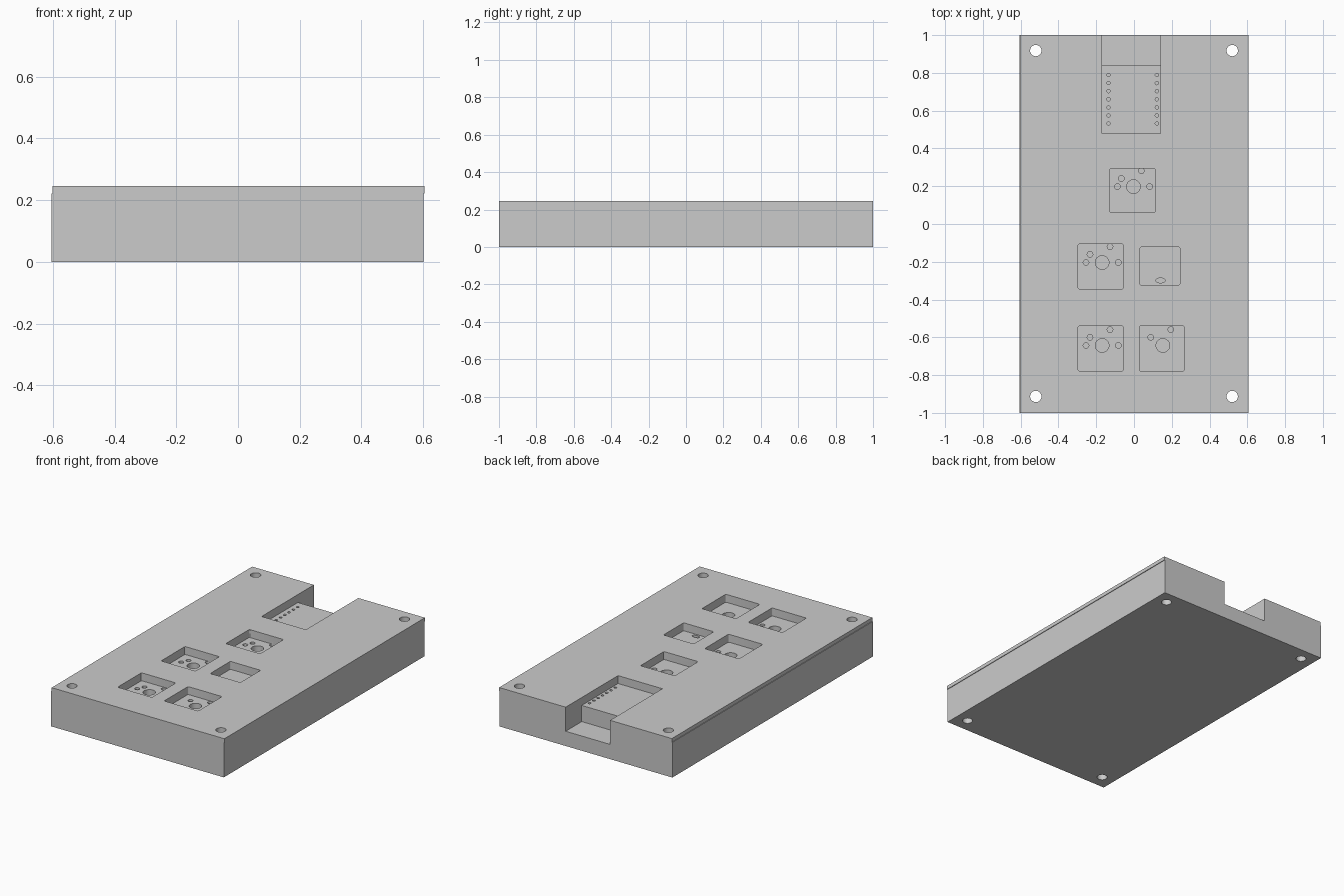
import bpy, bmesh
from mathutils import Matrix

old = bpy.data.objects.get("Cube")
if old:
    bpy.data.objects.remove(old, do_unlink=True)

grey = bpy.data.materials.new("plain_grey")
grey.use_nodes = True
colour = (0.6, 0.6, 0.6, 1)
grey.diffuse_color = colour
grey.node_tree.nodes["Principled BSDF"].inputs["Base Color"].default_value = colour

SEAM, TOP, FLOOR = 0.222, 0.245, 0.195


def add_box(bm, x0, x1, y0, y1, z0, z1, bevel=0.0):
    """Box between two corners, with optional rounded upright edges."""
    size = Matrix.Diagonal((x1 - x0, y1 - y0, z1 - z0, 1))
    place = Matrix.Translation(((x0 + x1) / 2, (y0 + y1) / 2, (z0 + z1) / 2))
    verts = bmesh.ops.create_cube(bm, size=1, matrix=place @ size)["verts"]
    if bevel:
        edges = {e for v in verts for e in v.link_edges
                 if abs(e.verts[0].co.z - e.verts[1].co.z) > 1e-4}
        bmesh.ops.bevel(bm, geom=list(edges), offset=bevel, segments=3,
                        profile=0.5, affect='EDGES')


def add_hole(bm, x, y, r, z0, z1, stretch=1.0, sides=24):
    """Upright cylinder, optionally stretched sideways."""
    m = Matrix.Translation((x, y, (z0 + z1) / 2)) @ Matrix.Diagonal((stretch, 1, 1, 1))
    bmesh.ops.create_cone(bm, cap_ends=True, segments=sides, radius1=r, radius2=r,
                          depth=z1 - z0, matrix=m)


def make(name, bm):
    mesh = bpy.data.meshes.new(name)
    bm.to_mesh(mesh)
    bm.free()
    mesh.materials.append(grey)
    ob = bpy.data.objects.new(name, mesh)
    bpy.context.collection.objects.link(ob)
    return ob


def cut(ob, bm, name):
    """Carve a set of shapes out of a part."""
    cutter = make(name, bm)
    cutter.hide_render = True
    cutter.hide_set(True)
    mod = ob.modifiers.new(name, 'BOOLEAN')
    mod.operation, mod.solver, mod.object = 'DIFFERENCE', 'EXACT', cutter
    bpy.context.view_layer.objects.active = ob
    bpy.ops.object.modifier_apply(modifier=name)
    bpy.data.objects.remove(cutter, do_unlink=True)


# Recesses shared by the case and the cover plate
recesses = [(-0.127, 0.112, 0.06, 0.294), (-0.296, -0.056, -0.344, -0.106),
            (-0.296, -0.056, -0.778, -0.54), (0.029, 0.267, -0.778, -0.54),
            (0.032, 0.243, -0.323, -0.122)]
PORT = (-0.17, 0.14)


def add_openings(bm, z0):
    for r in recesses:
        add_box(bm, *r, z0, 0.3, bevel=0.008)
    add_box(bm, *PORT, 0.478, 1.1, z0, 0.3)


def add_screws(bm):
    for x in (-0.52, 0.52):
        for y in (-0.913, 0.918):
            add_hole(bm, x, y, 0.03, -0.1, 0.3, sides=32)


# Lower case
bm = bmesh.new()
add_box(bm, -0.605, 0.601, -1, 1, 0, SEAM)
case = make("lower_case", bm)

bm = bmesh.new()
add_openings(bm, FLOOR)
cut(case, bm, "recess_cutter")

bm = bmesh.new()
add_box(bm, *PORT, 0.84, 1.1, 0.093, 0.3)
cut(case, bm, "port_cutter")

bm = bmesh.new()
add_screws(bm)
# Pin rows beside the port
for x in (-0.135, 0.121):
    for i in range(7):
        add_hole(bm, x, 0.532 + i * 0.0428, 0.009, 0.12, 0.21, sides=12)
# Button sockets: centre post, side posts, and two pins
for x, y, side_posts in ((-0.003, 0.198, True), (-0.169, -0.204, True),
                         (-0.169, -0.643, True), (0.153, -0.643, False)):
    add_hole(bm, x, y, 0.036, 0.12, 0.21, sides=32)
    pins = [(-0.064, 0.043), (0.042, 0.084)]
    if side_posts:
        pins += [(-0.085, 0), (0.086, 0)]
    for dx, dy in pins:
        add_hole(bm, x + dx, y + dy, 0.015, 0.12, 0.21, sides=16)
# Slot in the small recess
add_hole(bm, 0.14, -0.299, 0.013, 0.12, 0.21, stretch=1.9)
cut(case, bm, "hole_cutter")

# Cover plate, set slightly to one side
bm = bmesh.new()
add_box(bm, -0.601, 0.605, -1, 1, SEAM, TOP)
plate = make("cover_plate", bm)
bm = bmesh.new()
add_openings(bm, 0.1)
add_screws(bm)
cut(plate, bm, "plate_cutter")

# Crisp flat faces, smooth hole walls
for ob in (case, plate):
    bpy.ops.object.select_all(action='DESELECT')
    ob.select_set(True)
    bpy.context.view_layer.objects.active = ob
    bpy.ops.object.shade_smooth_by_angle(angle=0.52)
